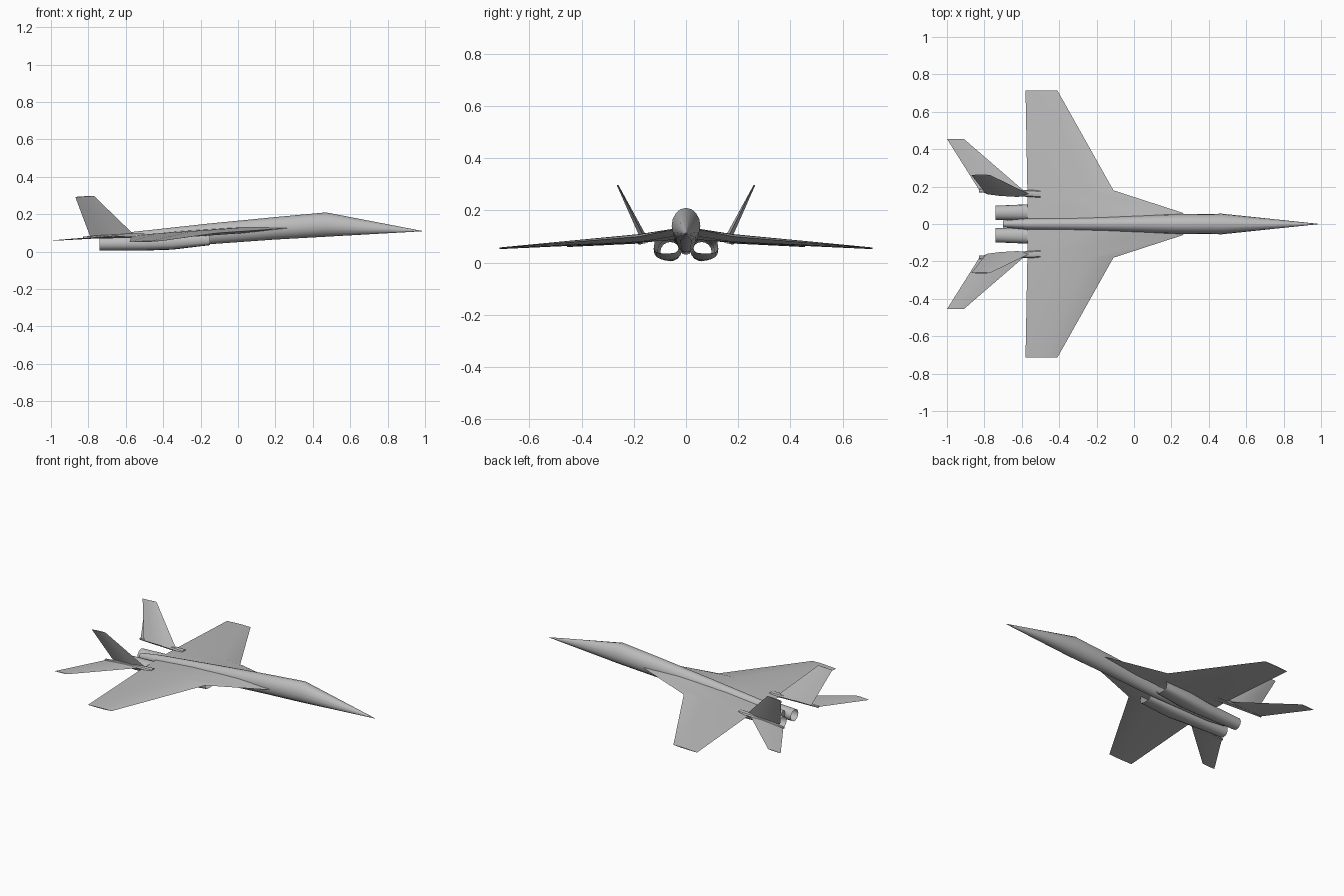
import bpy, bmesh, math
from mathutils import Vector

cube = bpy.data.objects.get("Cube")
if cube:
    bpy.data.objects.remove(cube, do_unlink=True)

grey = bpy.data.materials.new("light_grey")
grey.use_nodes = True
grey.diffuse_color = (0.5, 0.5, 0.5, 1)
grey.node_tree.nodes["Principled BSDF"].inputs["Base Color"].default_value = (0.5, 0.5, 0.5, 1)


def loft(name, rings, caps=True, smooth=35):
    """Skin a row of closed rings into one mesh."""
    bm = bmesh.new()
    rows = [[bm.verts.new(p) for p in ring] for ring in rings]
    n = len(rows[0])
    for a, b in zip(rows, rows[1:]):
        for i in range(n):
            j = (i + 1) % n
            bm.faces.new((a[i], a[j], b[j], b[i]))
    if caps:
        bm.faces.new(rows[0])
        bm.faces.new(rows[-1])
    bmesh.ops.remove_doubles(bm, verts=bm.verts, dist=0.0002)
    bmesh.ops.recalc_face_normals(bm, faces=bm.faces)
    mesh = bpy.data.meshes.new(name)
    bm.to_mesh(mesh)
    bm.free()
    mesh.materials.append(grey)
    obj = bpy.data.objects.new(name, mesh)
    bpy.context.collection.objects.link(obj)
    bpy.ops.object.select_all(action='DESELECT')
    obj.select_set(True)
    bpy.context.view_layer.objects.active = obj
    bpy.ops.object.shade_smooth_by_angle(angle=math.radians(smooth))
    return obj


def oval(x, y, z, ry, up, down, power=1.0, n=16):
    """Cross-section across x; power below 1 squares the corners."""
    ring = []
    for i in range(n):
        a = math.tau * i / n
        c, s = math.cos(a), math.sin(a)
        py = math.copysign(abs(c) ** power, c) * ry
        pz = math.copysign(abs(s) ** power, s) * (up if s > 0 else down)
        ring.append(Vector((x, y + py, z + pz)))
    return ring


def foil(lead, trail, thick, normal):
    """Thin wing section from leading to trailing edge."""
    lead, trail = Vector(lead), Vector(trail)
    off = Vector(normal).normalized() * thick / 2
    front, back = lead.lerp(trail, 0.3), lead.lerp(trail, 0.7)
    return [lead, front + off, back + off * 0.7, trail, back - off * 0.7, front - off]


def pair(name, rings, **kw):
    """Left part and its mirror image on the right."""
    loft("left_" + name, rings, **kw)
    flipped = [[Vector((p.x, -p.y, p.z)) for p in ring] for ring in rings]
    loft("right_" + name, flipped, **kw)


# Fuselage with the canopy hump
loft("fuselage", [
    oval(0.985, 0, 0.11, 0.001, 0.001, 0.001),
    oval(0.47, 0, 0.14, 0.055, 0.07, 0.06),
    oval(0.2, 0, 0.125, 0.052, 0.06, 0.06),
    oval(-0.15, 0, 0.095, 0.04, 0.056, 0.055),
    oval(-0.57, 0, 0.07, 0.03, 0.035, 0.04),
    oval(-0.7, 0, 0.06, 0.018, 0.025, 0.02),
])

# Main wings with long leading-edge root extensions
up = (0, 0, 1)
pair("wing", [
    foil((0.29, 0.03, 0.13), (-0.57, 0.03, 0.085), 0.03, up),
    foil((0.26, 0.06, 0.125), (-0.57, 0.06, 0.085), 0.03, up),
    foil((-0.11, 0.18, 0.1), (-0.57, 0.17, 0.082), 0.03, up),
    foil((-0.41, 0.715, 0.057), (-0.58, 0.715, 0.052), 0.005, up),
], smooth=20)

# Engine ducts, open from intake to nozzle
pair("engine_duct", [
    oval(-0.15, 0.075, 0.065, 0.047, 0.03, 0.03, 0.6),
    oval(-0.35, 0.07, 0.053, 0.054, 0.042, 0.042, 0.75),
    oval(-0.5, 0.063, 0.046, 0.045, 0.04, 0.04, 0.9),
    oval(-0.74, 0.06, 0.042, 0.038, 0.037, 0.037),
], caps=False)

# Tail booms carrying the fins
pair("tail_boom", [
    oval(-0.5, 0.16, 0.085, 0.02, 0.012, 0.012, n=8),
    oval(-0.6, 0.165, 0.085, 0.018, 0.012, 0.012, n=8),
    oval(-0.83, 0.178, 0.075, 0.008, 0.006, 0.006, n=8),
])

# Horizontal tailplanes
pair("tailplane", [
    foil((-0.58, 0.17, 0.085), (-0.83, 0.185, 0.073), 0.01, up),
    foil((-0.91, 0.455, 0.064), (-1.0, 0.455, 0.06), 0.004, up),
])

# Canted tail fins
pair("tail_fin", [
    foil((-0.55, 0.155, 0.085), (-0.79, 0.16, 0.08), 0.026, (0, 0.9, -0.42)),
    foil((-0.77, 0.262, 0.298), (-0.87, 0.262, 0.293), 0.006, (0, 0.9, -0.42)),
])
